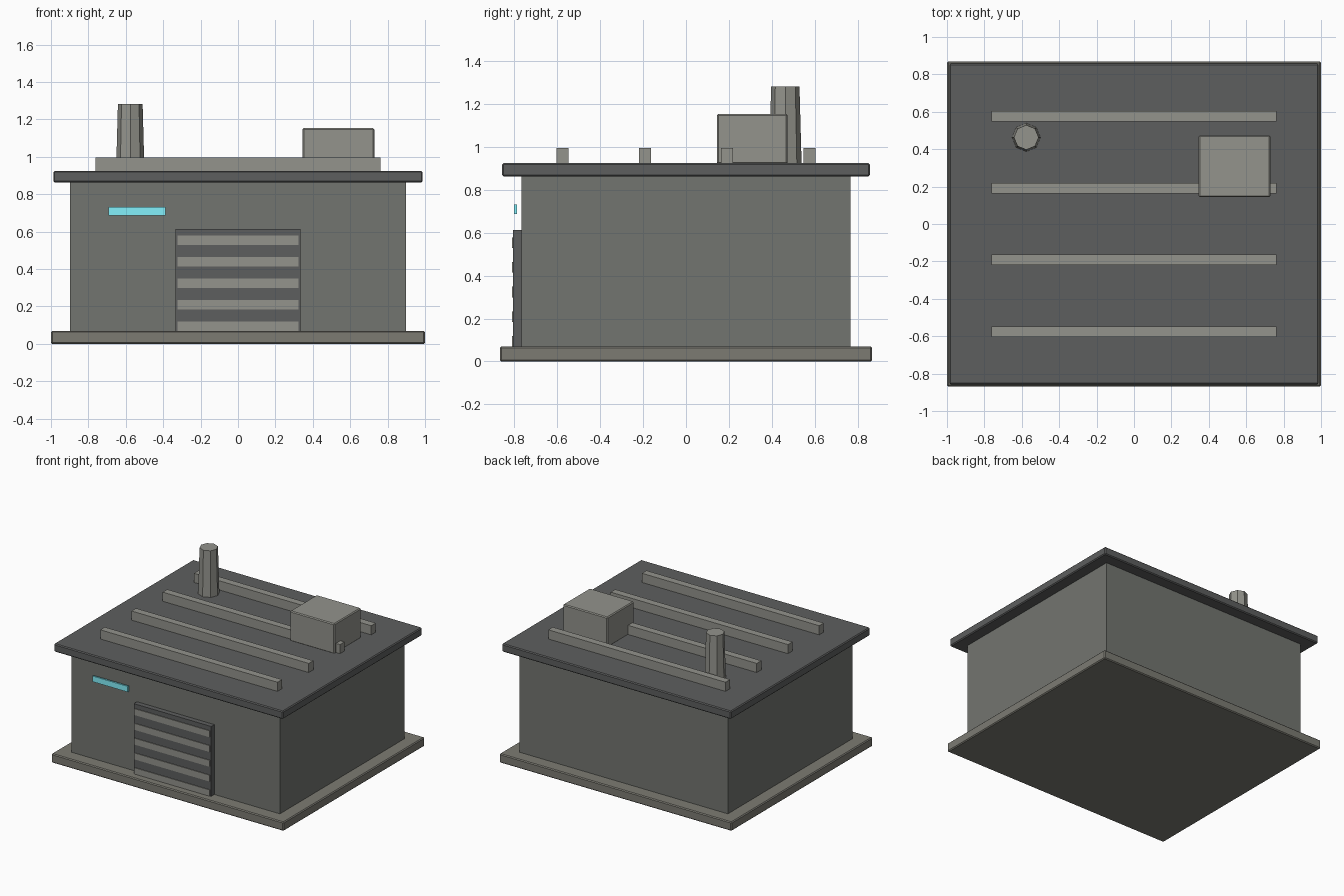
import bpy

if "Cube" in bpy.data.objects:
    bpy.data.objects.remove(bpy.data.objects["Cube"])


def material(name, *rgb):
    mat = bpy.data.materials.new(name)
    mat.diffuse_color = (*rgb, 1)
    mat.use_nodes = True
    mat.node_tree.nodes["Principled BSDF"].inputs["Base Color"].default_value = mat.diffuse_color
    return mat


WALL = material("wall_grey", 0.171, 0.178, 0.162)
DARK = material("dark_grey", 0.110, 0.113, 0.113)
TRIM = material("trim_grey", 0.292, 0.292, 0.262)
STONE = material("base_grey", 0.202, 0.198, 0.171)
CYAN = material("cyan_light", 0.231, 0.88, 0.98)


def box(name, mat, x, y, z, bevel=0.0):
    """Axis-aligned box from (min, max) ranges, with an optional small chamfer."""
    bpy.ops.mesh.primitive_cube_add(size=1, location=[sum(r) / 2 for r in (x, y, z)])
    ob = bpy.context.object
    ob.name = name
    ob.scale = [r[1] - r[0] for r in (x, y, z)]
    bpy.ops.object.transform_apply(location=False, rotation=False, scale=True)
    ob.data.materials.append(mat)
    if bevel:
        mod = ob.modifiers.new("edge_chamfer", 'BEVEL')
        mod.width = bevel
        mod.segments = 1
    return ob


# Main building volume
box("foundation_slab", STONE, (-1, 1), (-0.868, 0.868), (0, 0.07), 0.007)
box("walls", WALL, (-0.898, 0.898), (-0.767, 0.767), (0.065, 0.87))
box("roof_slab", DARK, (-0.987, 0.987), (-0.857, 0.857), (0.863, 0.925), 0.007)

# Roof ribs
for i, y in enumerate((-0.576, -0.192, 0.192, 0.576)):
    box(f"roof_rib_{i + 1}", TRIM, (-0.763, 0.763), (y - 0.028, y + 0.028), (0.92, 0.996))

# Shutter door with slats
box("shutter_door", DARK, (-0.333, 0.333), (-0.806, -0.765), (0.065, 0.614))
for i in range(5):
    z = 0.094 + i * 0.115
    box(f"shutter_slat_{i + 1}", TRIM, (-0.323, 0.323), (-0.811, -0.795), (z - 0.025, z + 0.025))

# Glowing light strip, standing just off the front wall
box("light_strip", CYAN, (-0.693, -0.388), (-0.802, -0.788), (0.687, 0.731))

# Rooftop ventilation unit
box("vent_unit", TRIM, (0.345, 0.729), (0.144, 0.474), (0.92, 1.154), 0.007)

# Tapered eight-sided chimney
bpy.ops.mesh.primitive_cone_add(vertices=8, radius1=0.076, radius2=0.066,
                                depth=0.363, location=(-0.576, 0.463, 1.1015))
chimney = bpy.context.object
chimney.name = "chimney"
chimney.data.materials.append(TRIM)
